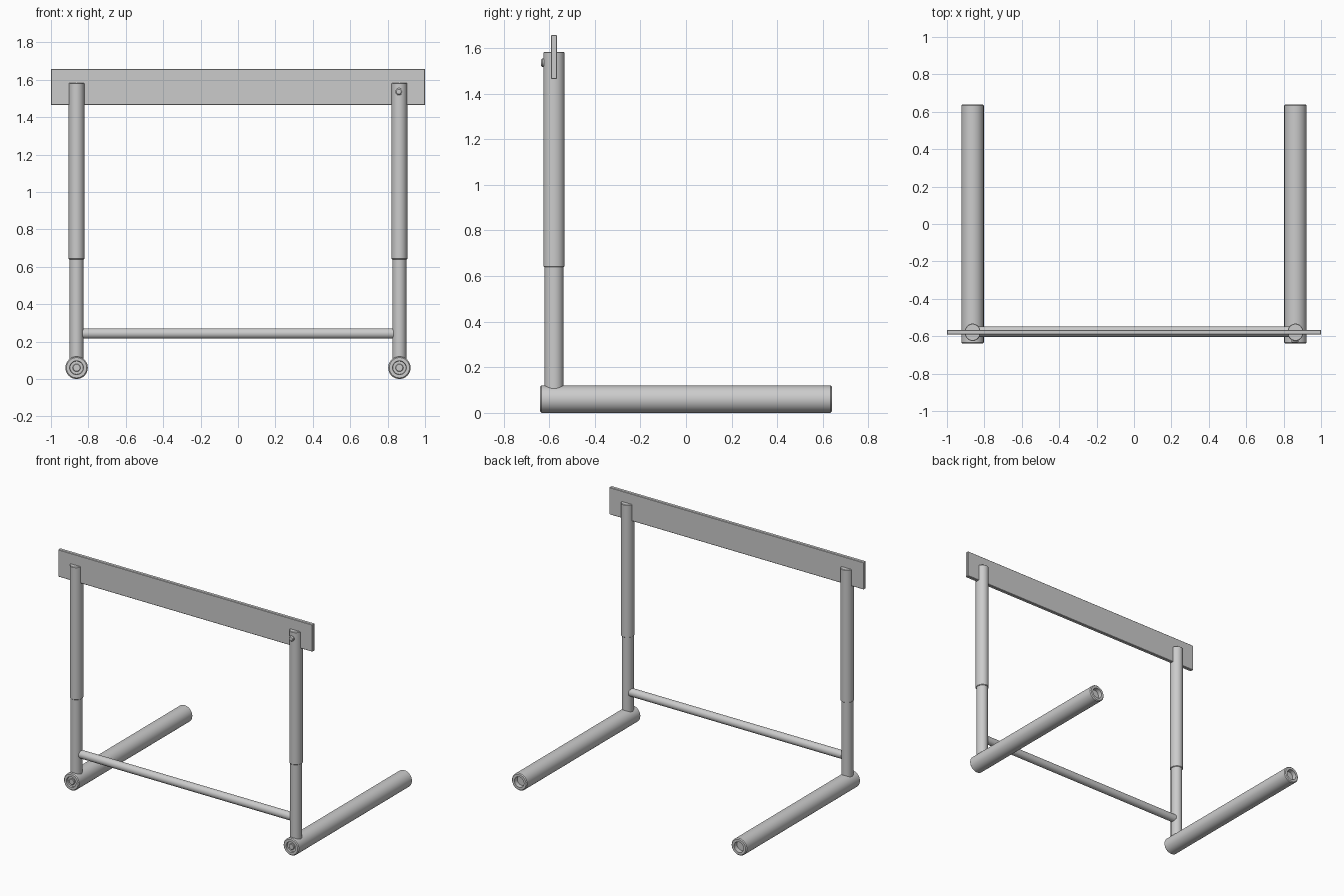
import bpy, bmesh, math
from mathutils import Matrix

if "Cube" in bpy.data.objects:
    bpy.data.objects.remove(bpy.data.objects["Cube"])

POST_X, POST_Y = 0.863, -0.579


def finish(bm, name, matrix=Matrix(), smooth=True):
    bmesh.ops.remove_doubles(bm, verts=bm.verts, dist=1e-5)
    bmesh.ops.recalc_face_normals(bm, faces=bm.faces)
    bm.transform(matrix)
    mesh = bpy.data.meshes.new(name)
    bm.to_mesh(mesh)
    bm.free()
    ob = bpy.data.objects.new(name, mesh)
    bpy.context.collection.objects.link(ob)
    if smooth:
        bpy.ops.object.select_all(action='DESELECT')
        bpy.context.view_layer.objects.active = ob
        ob.select_set(True)
        bpy.ops.object.shade_smooth_by_angle(angle=math.radians(35))
    return ob


def lathe(name, profile, matrix, steps=40):
    """Spin (radius, height) points around the local z axis."""
    bm = bmesh.new()
    vs = [bm.verts.new((r, 0, h)) for r, h in profile]
    es = [bm.edges.new(p) for p in zip(vs, vs[1:])]
    bmesh.ops.spin(bm, geom=vs + es, cent=(0, 0, 0), axis=(0, 0, 1),
                   angle=math.tau, steps=steps, use_merge=True)
    return finish(bm, name, matrix)


def rod(r, a, b, bevel=0.003):
    return [(0, a), (r - bevel, a), (r, a + bevel),
            (r, b - bevel), (r - bevel, b), (0, b)]


along_y = Matrix.Rotation(math.radians(-90), 4, 'X')
along_x = Matrix.Rotation(math.radians(90), 4, 'Y')

# Foot tube: capped front with a small boss, recessed back end
foot = [(0, -0.636), (0.018, -0.636), (0.021, -0.633), (0.021, -0.628),
        (0.035, -0.628), (0.037, -0.64), (0.054, -0.64), (0.06, -0.634),
        (0.06, 0.634), (0.054, 0.64), (0.037, 0.64), (0.035, 0.61), (0, 0.61)]

for side, s in (("left", -1), ("right", 1)):
    x = s * POST_X
    lathe(side + "_foot", foot, Matrix.Translation((x, 0, 0.06)) @ along_y)
    # Telescoping post, slightly oval
    oval = Matrix.Translation((x, POST_Y, 0)) @ Matrix.Diagonal((0.94, 1.02, 1, 1))
    lathe(side + "_lower_post", rod(0.040, 0.08, 0.70), oval)
    lathe(side + "_upper_post", rod(0.0455, 0.64, 1.583), oval)

# Cross bar between the posts
lathe("cross_bar", rod(0.028, -0.84, 0.84, 0.004),
      Matrix.Translation((0, -0.575, 0.243)) @ along_x)

# Top board set into the posts
bm = bmesh.new()
bmesh.ops.create_cube(bm, size=1)
bmesh.ops.scale(bm, vec=(2.0, 0.026, 0.193), verts=bm.verts)
bmesh.ops.bevel(bm, geom=bm.edges[:], offset=0.003, segments=1, affect='EDGES')
finish(bm, "top_board", Matrix.Translation((0, POST_Y, 1.561)), smooth=False)

# Bolt head on the right post
lathe("bolt_head", [(0, -0.637), (0.013, -0.636), (0.019, -0.630),
                    (0.019, -0.60), (0, -0.60)],
      Matrix.Translation((POST_X - 0.003, 0, 1.536)) @ along_y, 24)
